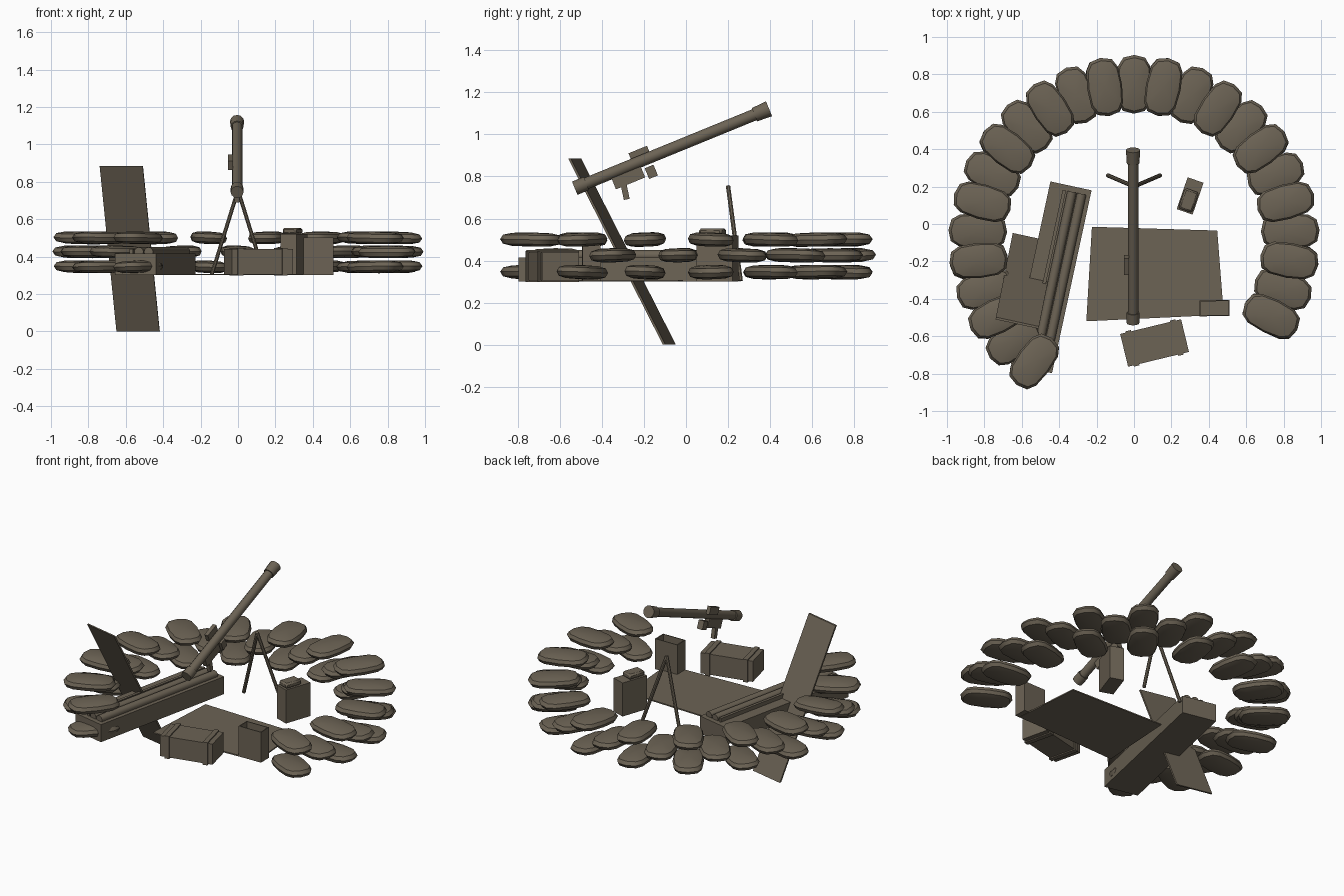
import bpy, bmesh, math, random
from mathutils import Matrix, Vector, Euler

random.seed(4)
if "Cube" in bpy.data.objects:
    bpy.data.objects.remove(bpy.data.objects["Cube"])

OLIVE = (0.15, 0.125, 0.09, 1)
mat = bpy.data.materials.new("olive_drab")
mat.use_nodes = True
mat.diffuse_color = OLIVE
mat.node_tree.nodes["Principled BSDF"].inputs["Base Color"].default_value = OLIVE
mat.node_tree.nodes["Principled BSDF"].inputs["Roughness"].default_value = 0.9
made = []


def add(name, mesh):
    ob = bpy.data.objects.new(name, mesh)
    bpy.context.collection.objects.link(ob)
    if not mesh.materials:
        mesh.materials.append(mat)
    made.append(ob)
    return ob


def finish(name, bm):
    bmesh.ops.recalc_face_normals(bm, faces=bm.faces)
    mesh = bpy.data.meshes.new(name)
    bm.to_mesh(mesh)
    bm.free()
    return add(name, mesh)


def place(loc, pitch=0, yaw=0):
    rot = Euler((math.radians(pitch), 0, math.radians(yaw)))
    return Matrix.Translation(loc) @ rot.to_matrix().to_4x4()


def box(name, frame, size, offset=(0, 0, 0), hollow=0):
    bm = bmesh.new()
    bmesh.ops.create_cube(bm, size=1)
    bmesh.ops.scale(bm, vec=size, verts=bm.verts)
    if hollow:  # open top with thin walls
        top = max(bm.faces, key=lambda f: f.calc_center_median().z)
        bmesh.ops.inset_individual(bm, faces=[top], thickness=hollow)
        geo = bmesh.ops.extrude_discrete_faces(bm, faces=[top])
        bmesh.ops.translate(bm, verts=geo["faces"][0].verts, vec=(0, 0, hollow - size[2]))
    bmesh.ops.transform(bm, matrix=frame @ Matrix.Translation(offset), verts=bm.verts)
    return finish(name, bm)


def rod(name, a, b, r1, r2=None, sides=12):
    a, b = Vector(a), Vector(b)
    bm = bmesh.new()
    bmesh.ops.create_cone(bm, cap_ends=True, segments=sides, radius1=r1,
                          radius2=r2 or r1, depth=(b - a).length)
    turn = (b - a).to_track_quat('Z', 'Y').to_matrix().to_4x4()
    bmesh.ops.transform(bm, matrix=Matrix.Translation((a + b) / 2) @ turn, verts=bm.verts)
    return finish(name, bm)


# Sandbag ring: three staggered courses, open at the front
bm = bmesh.new()
bmesh.ops.create_uvsphere(bm, u_segments=12, v_segments=6, radius=1)
for v in bm.verts:
    v.co = Vector([math.copysign(abs(c) ** 0.68, c) for c in v.co])
bmesh.ops.scale(bm, vec=(0.157, 0.094, 0.034), verts=bm.verts)
bag = bpy.data.meshes.new("sandbag")
bm.to_mesh(bag)
bm.free()
for course, z in enumerate((0.345, 0.425, 0.5)):
    for k in range(-11, 14):
        if (k + course) % 2 == 0:
            continue
        a = math.radians(90 + 10.8 * k)
        ob = add("sandbag", bag)
        ob.location = (0.837 * math.cos(a), 0.837 * math.sin(a) - 0.09, z)
        ob.rotation_euler = (random.uniform(-.05, .05), random.uniform(-.03, .03),
                             a + random.uniform(-.05, .05))

# Launcher tube with flared ends
low, high = Vector((-0.005, -0.52, 0.748)), Vector((-0.005, 0.395, 1.122))
axis = (high - low).normalized()
rod("launcher_tube", low, high, 0.028)
rod("muzzle_ring", high - axis * 0.075, high, 0.034, 0.038)
rod("breech_ring", low - axis * 0.01, low + axis * 0.05, 0.034)

# Launcher sight, trigger housing, pistol grip and fore knob
tilt = 22.2
box("sight", place((-0.04, -0.22, 0.905), tilt), (0.025, 0.095, 0.05))
box("trigger_housing", place((-0.005, -0.275, 0.795), tilt), (0.03, 0.15, 0.06))
box("pistol_grip", place((-0.005, -0.29, 0.73), 12), (0.026, 0.028, 0.08))
box("fore_knob", place((-0.005, -0.165, 0.822), tilt), (0.04, 0.045, 0.055))

# Bipod
for side, label in ((-1, "right"), (1, "left")):
    rod(f"bipod_leg_{label}", (0, 0.2, 0.755), (side * 0.14, 0.26, 0.305), 0.011, sides=8)

# Ground sheet
bm = bmesh.new()
corners = [(-0.225, -0.015), (0.445, -0.035), (0.48, -0.485), (-0.255, -0.52)]
face = bm.faces.new([bm.verts.new((x, y, 0.3)) for x, y in corners])
geo = bmesh.ops.extrude_face_region(bm, geom=[face])
bmesh.ops.translate(bm, vec=(0, 0, 0.008),
                    verts=[v for v in geo["geom"] if isinstance(v, bmesh.types.BMVert)])
finish("ground_sheet", bm)

# Strapped ammunition crate
crate = place((0.11, -0.636, 0.372), yaw=13.6)
box("strapped_crate", crate, (0.335, 0.18, 0.135))
for x in (-0.122, 0.122):
    box("crate_strap", crate, (0.03, 0.194, 0.149), (x, 0, 0))

# Open box at the corner of the sheet
box("open_box", place((0.43, -0.45, 0.402), yaw=1), (0.16, 0.085, 0.2), hollow=0.008)

# Ammunition can with a raised lid
can = place((0.3, 0.15, 0.41), yaw=-19)
box("ammo_can", can, (0.09, 0.18, 0.22))
lid = box("ammo_can_lid", can, (0.078, 0.115, 0.035), (0, -0.025, 0.126))
bev = lid.modifiers.new("soft_edge", 'BEVEL')
bev.width, bev.segments = 0.01, 1

# Long case holding two tubes
case = place((-0.4425, -0.285, 0.3), yaw=-12.2)
box("long_case", case, (0.225, 1.0, 0.115), (0, 0, 0.0575))
box("case_rail", case, (0.018, 0.94, 0.03), (-0.03, 0, 0.125))
for x in (0.012, 0.065):
    rod("spare_tube", case @ Vector((x, -0.47, 0.125)), case @ Vector((x, 0.47, 0.125)), 0.025)

# Leaning board
bm = bmesh.new()
base = [Vector(p) for p in ((-0.65, -0.06, 0), (-0.42, -0.11, 0))]
lean = Vector((-0.09, -0.45, 0.885))
face = bm.faces.new([bm.verts.new(p) for p in (base[0], base[1], base[1] + lean, base[0] + lean)])
geo = bmesh.ops.extrude_face_region(bm, geom=[face])
bmesh.ops.translate(bm, vec=(0.002, 0.012, 0),
                    verts=[v for v in geo["geom"] if isinstance(v, bmesh.types.BMVert)])
finish("leaning_board", bm)

# Smooth rounded parts, keep hard edges crisp
bpy.ops.object.select_all(action='DESELECT')
for ob in made:
    ob.select_set(True)
bpy.context.view_layer.objects.active = made[0]
bpy.ops.object.shade_smooth_by_angle(angle=math.radians(40))
